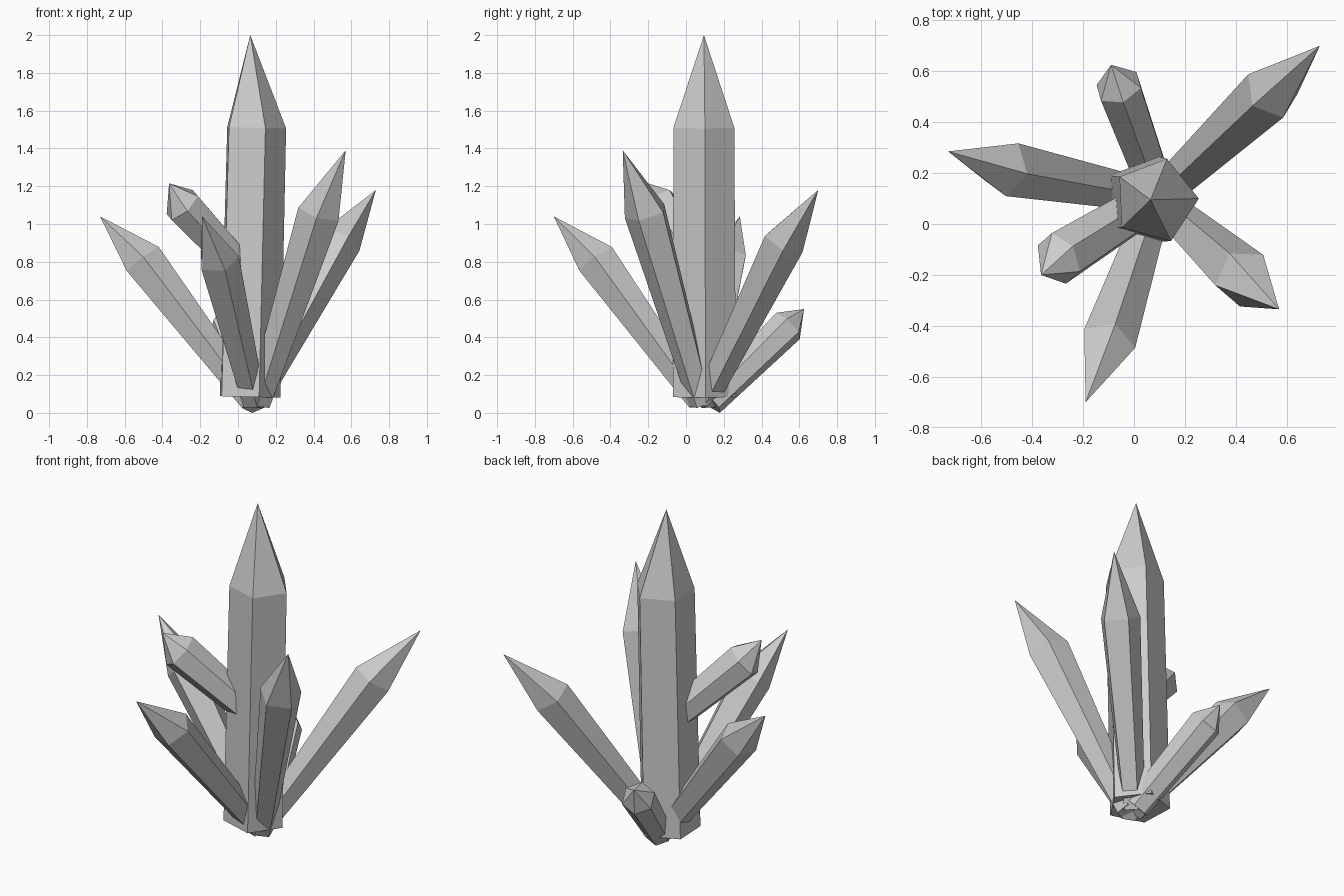
import bpy, math
from mathutils import Vector

if "Cube" in bpy.data.objects:
    bpy.data.objects.remove(bpy.data.objects["Cube"])


def crystal(name, base, ring, tip, r0, r1, sides, toward):
    """Tapered prism from base to ring, closed by a point; one ring corner faces 'toward'."""
    base, ring, tip, toward = map(Vector, (base, ring, tip, toward))
    axis = (ring - base).normalized()
    u = toward - ring
    u = (u - axis * u.dot(axis)).normalized()
    v = axis.cross(u)
    verts = []
    for c, r in ((base, r0), (ring, r1)):
        for i in range(sides):
            a = 2 * math.pi * i / sides
            verts.append(c + (u * math.cos(a) + v * math.sin(a)) * r)
    verts.append(tip)
    n = sides
    faces = [tuple(reversed(range(n)))]
    for i in range(n):
        j = (i + 1) % n
        faces.append((i, j, n + j, n + i))
        faces.append((n + i, n + j, 2 * n))
    mesh = bpy.data.meshes.new(name)
    mesh.from_pydata(verts, [], faces)
    obj = bpy.data.objects.new(name, mesh)
    bpy.context.collection.objects.link(obj)
    return obj


# Tall central crystal
crystal("main_crystal", (0.05, 0.095, 0.085), (0.085, 0.092, 1.51), (0.065, 0.095, 2.0),
        0.175, 0.17, 5, (0.255, 0.1, 1.51))

# Long pointed crystals fanning out from the foot
crystal("left_crystal", (0.07, 0.11, 0.06), (-0.505, 0.22, 0.81), (-0.73, 0.285, 1.04),
        0.065, 0.112, 5, (-0.43, 0.2, 0.88))
crystal("back_right_crystal", (0.09, 0.10, 0.06), (0.54, 0.52, 0.91), (0.73, 0.70, 1.18),
        0.065, 0.115, 5, (0.48, 0.475, 0.965))
crystal("front_right_crystal", (0.11, 0.08, 0.05), (0.43, -0.21, 1.06), (0.57, -0.335, 1.39),
        0.065, 0.118, 5, (0.33, -0.25, 1.12))
crystal("front_crystal", (0.08, 0.07, 0.06), (-0.105, -0.475, 0.81), (-0.19, -0.70, 1.04),
        0.065, 0.112, 5, (-0.08, -0.41, 0.88))

# Short blunt crystals: one at the back, one branching off the main shaft
crystal("back_stub_crystal", (0.09, 0.13, 0.055), (-0.06, 0.54, 0.46), (-0.09, 0.625, 0.55),
        0.075, 0.095, 6, (-0.14, 0.48, 0.5))
crystal("branch_stub_crystal", (0.05, 0.08, 0.73), (-0.295, -0.135, 1.10), (-0.365, -0.2, 1.215),
        0.085, 0.108, 6, (-0.4, -0.1, 1.08))
